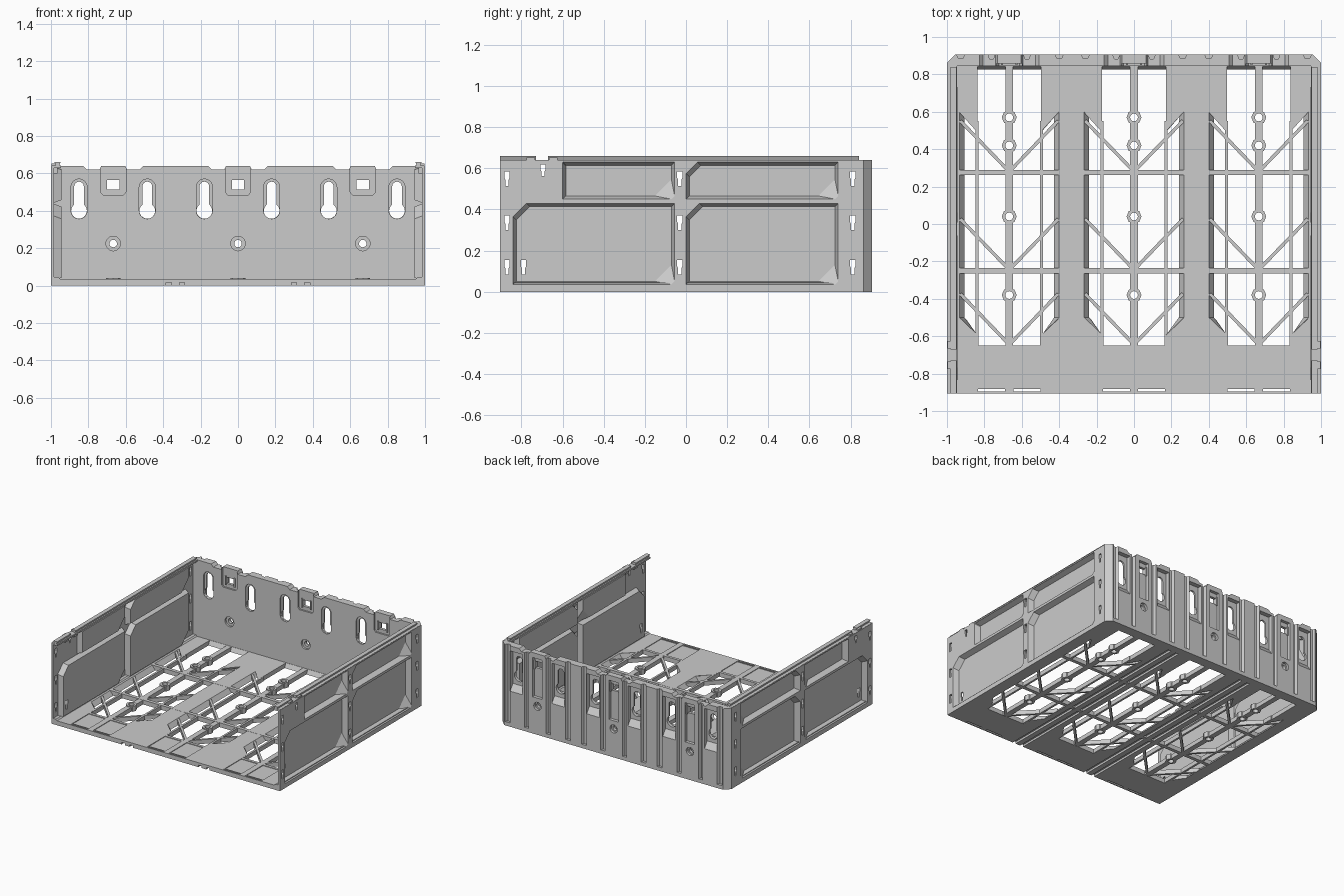
import bpy, bmesh
from math import cos, sin, radians, atan2, hypot

if "Cube" in bpy.data.objects:
    bpy.data.objects.remove(bpy.data.objects["Cube"])


def prism(name, axis, pts, a, b, pts2=None):
    """Polygon pts at a joined to pts2 at b along an axis. x:(y,z) y:(x,z) z:(x,y)"""
    def place(p, t):
        return {'x': (t, p[0], p[1]), 'y': (p[0], t, p[1]), 'z': (p[0], p[1], t)}[axis]
    bm = bmesh.new()
    lo = [bm.verts.new(place(p, a)) for p in pts]
    hi = [bm.verts.new(place(p, b)) for p in (pts2 or pts)]
    n = len(pts)
    bm.faces.new(lo)
    bm.faces.new(hi[::-1])
    for i in range(n):
        j = (i + 1) % n
        bm.faces.new((lo[j], lo[i], hi[i], hi[j]))
    bmesh.ops.recalc_face_normals(bm, faces=bm.faces[:])
    me = bpy.data.meshes.new(name)
    bm.to_mesh(me)
    bm.free()
    ob = bpy.data.objects.new(name, me)
    bpy.context.scene.collection.objects.link(ob)
    return ob


def box(name, x0, x1, y0, y1, z0, z1):
    return prism(name, 'z', [(x0, y0), (x1, y0), (x1, y1), (x0, y1)], z0, z1)


def arc(cx, cz, r, a0, a1, n):
    return [(cx + r * cos(radians(a0 + (a1 - a0) * i / n)),
             cz + r * sin(radians(a0 + (a1 - a0) * i / n))) for i in range(n + 1)]


def circle(cx, cz, r, n=20):
    return arc(cx, cz, r, 0, 360, n)[:-1]


def bake(ob, adds=(), cuts=(), mirror=False):
    for op, tools in (('UNION', adds), ('DIFFERENCE', cuts)):
        for t in tools:
            t.hide_render = True
            m = ob.modifiers.new('b', 'BOOLEAN')
            m.operation, m.object, m.solver = op, t, 'EXACT'
    if mirror:
        m = ob.modifiers.new('m', 'MIRROR')
        m.use_mirror_merge = False
    dg = bpy.context.evaluated_depsgraph_get()
    me = bpy.data.meshes.new_from_object(ob.evaluated_get(dg))
    ob.modifiers.clear()
    ob.data = me
    for t in list(adds) + list(cuts):
        bpy.data.objects.remove(t)
    return ob


BAYS = (-0.667, 0, 0.667)

# ---- floor plate with three long openings, sloped on their long sides
floor = box('floor_plate', -0.987, 0.987, -0.905, 0.86, 0, 0.035)
cuts = []
for c in BAYS:
    def outline(w, e):
        h = [(0.17, 0.845 - e), (0.17, 0.49), (w, 0.6), (w, -0.5), (0.17, -0.595), (0.17, -0.65)]
        return [(c + x, y) for x, y in h] + [(c - x, y) for x, y in reversed(h)]
    cuts.append(prism('cut', 'z', outline(0.236, 0.022), -0.005, 0.04, outline(0.27, 0.0)))
    for s in (-1, 1):
        a, b = sorted((c + s * 0.022, c + s * 0.167))
        cuts.append(box('cut', a, b, -0.878, -0.672, 0.03, 0.05))    # front shallow panels
        cuts.append(box('cut', a, b, -0.895, -0.882, -0.01, 0.05))   # front slits
for x in (-0.37, -0.3, 0.3, 0.37):
    cuts.append(box('cut', x - 0.014, x + 0.014, -1, 0.84, -0.01, 0.016))  # underside grooves
bake(floor, cuts=cuts)

# ---- floor grid
for i, y in enumerate((0.275, -0.25)):
    box(f'floor_cross_bar_{i}', -0.96, 0.96, y - 0.014, y + 0.014, 0.001, 0.036)
for c in BAYS:
    bosses = [prism('boss', 'z', circle(c, y, 0.04, 8), 0, 0.042) for y in (0.57, 0.42, 0.04, -0.38)]
    holes = [prism('hole', 'z', circle(c, y, 0.021, 12), -0.02, 0.06) for y in (0.57, 0.42, 0.04, -0.38)]
    bar = box('floor_spine', c - 0.021, c + 0.021, -0.66, 0.85, 0.001, 0.0345)
    bake(bar, bosses, holes)
    for s in (-1, 1):
        x = c + s * 0.172
        box('floor_thin_bar', x - 0.008, x + 0.008, -0.66, 0.55, 0.001, 0.0342)
        for y in (0.28, -0.245, -0.645):
            x0, y0, x1, y1 = c, y, c + s * 0.262, y + 0.272
            L = hypot(x1 - x0, y1 - y0)
            nx, ny = -(y1 - y0) / L * 0.009, (x1 - x0) / L * 0.009
            prism('floor_diagonal', 'z', [(x0 + nx, y0 + ny), (x1 + nx, y1 + ny),
                                          (x1 - nx, y1 - ny), (x0 - nx, y0 - ny)], 0.001, 0.034)


# ---- side walls: thin sheet with panels pressed inwards
def panel(y0, y1, z0, z1, tl, br, g):
    y0, y1, z0, z1 = y0 - g, y1 + g, z0 - g, z1 + g
    return [(y0, z0), (y1 - br, z0), (y1, z0 + br), (y1, z1), (y0 + tl, z1), (y0, z1 - tl)]


PANELS = [(-0.6, -0.055, 0.45, 0.63, 0.003), (0, 0.74, 0.45, 0.63, 0.055),
          (-0.84, -0.055, 0.035, 0.43, 0.065), (0, 0.74, 0.035, 0.43, 0.065)]
adds, cuts = [], []
for *r, tl in PANELS:
    adds.append(prism('add', 'x', panel(*r, tl, 0.02, 0.009), 0.99, 0.945,
                      panel(*r, tl, 0.085, -0.007)))
    cuts.append(prism('cut', 'x', panel(*r, tl, 0.015, 0), 1.0005, 0.958,
                      panel(*r, tl, 0.08, -0.016)))
slots = [(y, z) for y in (-0.87, -0.03, 0.81) for z in (0.55, 0.335, 0.12)]
for y, z in slots + [(-0.79, 0.12), (-0.695, 0.59)]:
    t = 0.035 if z < 0.58 else 0.028
    cuts.append(prism('cut', 'x', [(y - 0.008, z - t), (y + 0.008, z - t), (y + 0.008, z - 0.005),
                                   (y + 0.013, z + 0.005), (y + 0.013, z + t),
                                   (y - 0.013, z + t), (y - 0.013, z + 0.005), (y - 0.008, z - 0.005)],
                      0.9, 1.05))
wall = box('side_walls', 0.984, 1.0, -0.905, 0.85, 0, 0.64)
bake(wall, adds, cuts, mirror=True)

# flared rail along the top edge, in two lengths, on a ledge
bake(box('side_ledges', 0.946, 0.998, -0.905, 0.85, 0.628, 0.641), mirror=True)
for i, (y0, y1) in enumerate(((-0.905, -0.73), (-0.67, 0.84))):
    bake(prism('side_top_rails_%d' % i, 'y', [(0.957, 0.64), (0.973, 0.64), (0.982, 0.66), (0.948, 0.66)],
               y0, y1), mirror=True)
for i, y in enumerate((-0.755, -0.645)):
    bake(box('side_clips_%d' % i, 0.966, 0.996, y - 0.02, y + 0.02, 0.6, 0.652), mirror=True)
bake(prism('side_foot_fillets', 'y', [(0.99, 0.03), (0.945, 0.03), (0.96, 0.045), (0.99, 0.045)],
           -0.905, 0.85), mirror=True)

# ---- back wall: flat inside, ribbed outside
back = prism('back_wall', 'z', [(-1, 0.845), (1, 0.845), (1, 0.862), (0.957, 0.905),
                                (-0.957, 0.905), (-1, 0.862)], 0, 0.64)
cuts = []
for s in (-1, 1):
    for x in (0.85, 0.485, 0.18):
        x *= s
        key = arc(x, 0.53, 0.026, 0, 180, 8) + arc(x, 0.40, 0.042, 128.2, 411.8, 16)
        cuts.append(prism('cut', 'y', key, 0.8, 0.95))
        rim = arc(x, 0.527, 0.043, 0, 180, 10) + arc(x, 0.40, 0.043, 180, 360, 10)
        cuts.append(prism('cut', 'y', rim, 0.8, 0.856))
        cuts.append(prism('cut', 'x', [(0.87, 0.33), (0.87, 0.6), (0.95, 0.6), (0.95, 0.22)],
                          x - 0.055, x + 0.055))
    for x in (0.26, 0.4, 0.927):     # full height grooves
        x *= s
        cuts.append(prism('cut', 'z', [(x - 0.012, 0.885), (x + 0.012, 0.885),
                                       (x + 0.024, 0.91), (x - 0.024, 0.91)], 0.03, 0.7))
for c in BAYS:
    # hook pocket inside, channel outside, window, screw hole
    cuts.append(prism('cut', 'y', [(c - 0.055, 0.485), (c + 0.055, 0.485), (c + 0.067, 0.5),
                                   (c + 0.067, 0.7), (c - 0.067, 0.7), (c - 0.067, 0.5)], 0.8, 0.858))
    cuts.append(box('cut', c - 0.042, c + 0.042, 0.88, 0.95, 0.29, 0.6))
    cuts.append(box('cut', c - 0.042, c + 0.042, 0.8, 0.95, 0.515, 0.565))
    cuts.append(prism('cut', 'y', circle(c, 0.225, 0.02), 0.8, 0.95))
    cuts.append(prism('cut', 'y', circle(c, 0.225, 0.039), 0.8, 0.86))
    cuts.append(prism('cut', 'y', circle(c, 0.225, 0.032), 0.885, 0.95))
    for s in (-1, 1):
        # stepped top edge and grooves beside each hook
        cuts.append(prism('cut', 'y', [(c + s * 0.074, 0.62), (c + s * 0.14, 0.62),
                                       (c + s * 0.18, 0.66), (c + s * 0.054, 0.66)], 0.8, 0.95))
        x = c + s * 0.095
        cuts.append(prism('cut', 'z', [(x - 0.01, 0.882), (x + 0.01, 0.882),
                                       (x + 0.02, 0.91), (x - 0.02, 0.91)], 0.03, 0.7))
bake(back, cuts=cuts)

# latch frames inside the hook pockets
for c in BAYS:
    for s in (-1, 1):
        a, b = sorted((c + s * 0.033, c + s * 0.044))
        box('hook_frame', a, b, 0.85, 0.89, 0.505, 0.575)
